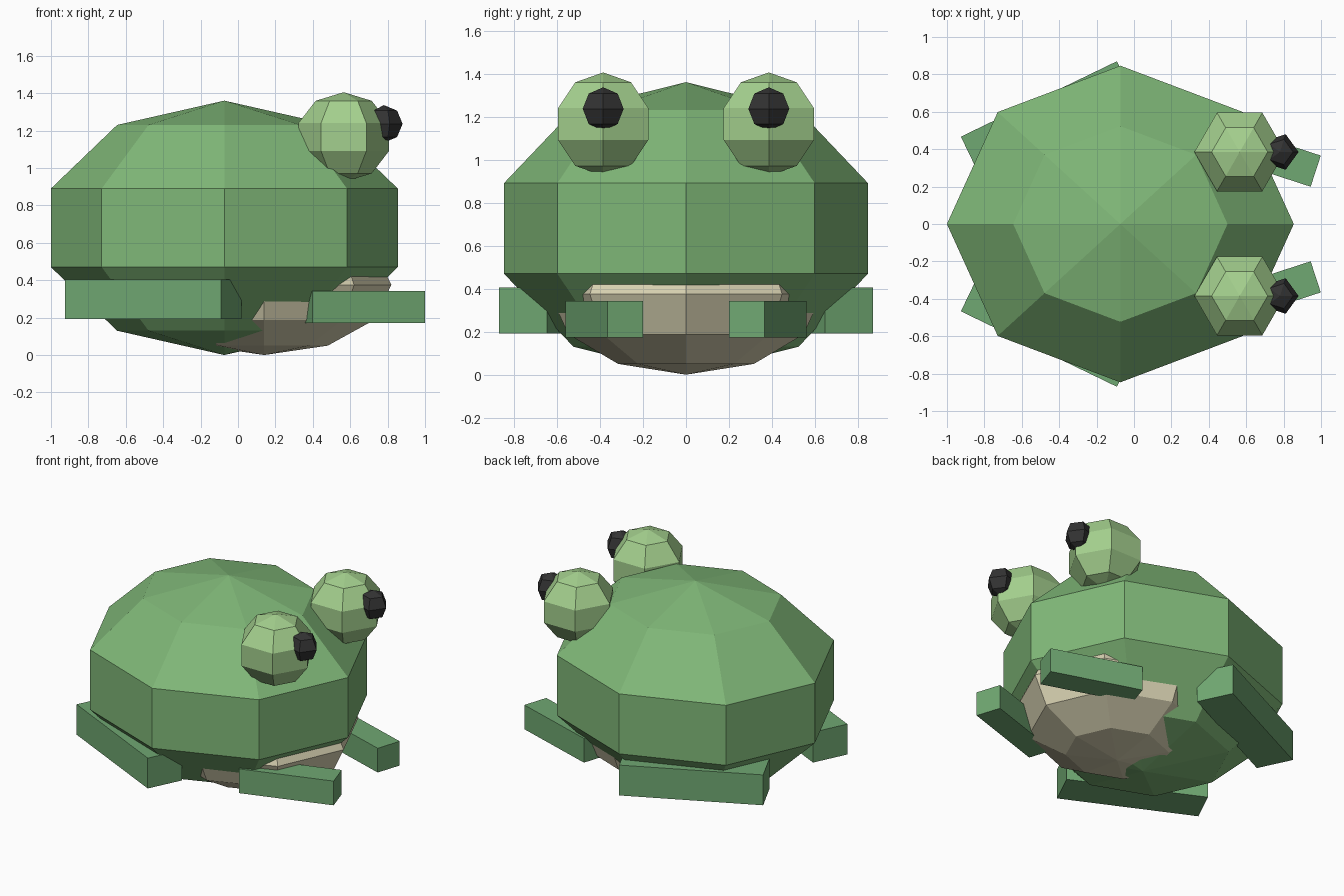
import bpy, bmesh
from math import sin, cos, pi, radians

if "Cube" in bpy.data.objects:
    bpy.data.objects.remove(bpy.data.objects["Cube"])


def material(name, hex_color):
    rgb = [int(hex_color[i:i + 2], 16) / 255 for i in (0, 2, 4)]
    mat = bpy.data.materials.new(name)
    mat.diffuse_color = [((c + 0.055) / 1.055) ** 2.4 for c in rgb] + [1]
    mat.use_nodes = True
    mat.node_tree.nodes["Principled BSDF"].inputs["Base Color"].default_value = mat.diffuse_color
    return mat


SKIN = material("skin", "80B878")
LIMB = material("limb", "70A872")
LID = material("lid", "A4D08E")
CREAM = material("cream", "D8D2B2")
DARK = material("dark", "333333")


def add_object(name, bm, mat):
    bmesh.ops.recalc_face_normals(bm, faces=bm.faces)
    mesh = bpy.data.meshes.new(name)
    bm.to_mesh(mesh)
    bm.free()
    mesh.materials.append(mat)
    obj = bpy.data.objects.new(name, mesh)
    bpy.context.collection.objects.link(obj)
    return obj


def ball(name, center, radii, segments, rings, mat):
    """Low-poly ellipsoid with a vertex column facing +x."""
    bm = bmesh.new()
    arc = [bm.verts.new((sin(pi * i / rings), 0, cos(pi * i / rings)))
           for i in range(rings + 1)]
    edges = [bm.edges.new(pair) for pair in zip(arc, arc[1:])]
    bmesh.ops.spin(bm, geom=arc + edges, cent=(0, 0, 0), axis=(0, 0, 1),
                   angle=2 * pi, steps=segments)
    bmesh.ops.remove_doubles(bm, verts=bm.verts, dist=0.001)
    bmesh.ops.scale(bm, vec=radii, verts=bm.verts)
    obj = add_object(name, bm, mat)
    obj.location = center
    return obj


def block(name, center, size, yaw, mat):
    bm = bmesh.new()
    bmesh.ops.create_cube(bm, size=1)
    bmesh.ops.scale(bm, vec=size, verts=bm.verts)
    obj = add_object(name, bm, mat)
    obj.location = center
    obj.rotation_euler.z = radians(yaw)
    return obj


# Body and belly
ball("body", (-0.073, 0, 0.68), (0.975, 0.89, 0.68), 8, 5, SKIN)
ball("belly", (0.14, 0, 0.375), (0.68, 0.632, 0.375), 8, 6, CREAM)

# Paired eyes and legs
for side, s in (("left", 1), ("right", -1)):
    ball(f"eye_{side}", (0.565, s * 0.385, 1.165), (0.255, 0.255, 0.24), 6, 5, LID)
    ball(f"pupil_{side}", (0.78, s * 0.385, 1.236), (0.1, 0.1, 0.1), 5, 4, DARK)
    block(f"front_leg_{side}", (0.672, s * 0.38, 0.257), (0.63, 0.175, 0.17), -18 * s, LIMB)
    block(f"back_leg_{side}", (-0.454, s * 0.556, 0.298), (0.927, 0.25, 0.213), 25.8 * s, LIMB)
